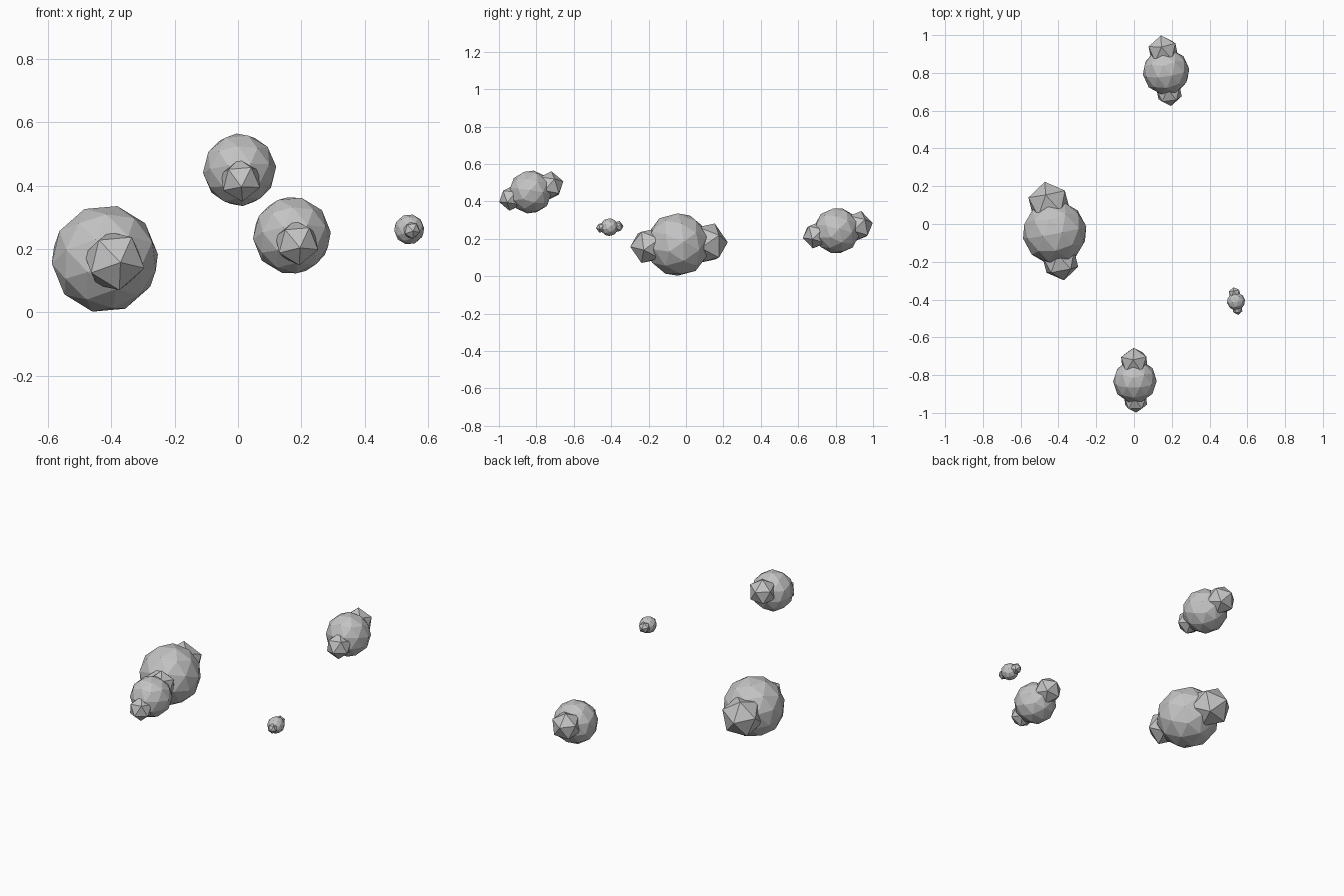
import bpy
from math import radians
from mathutils import Matrix, Vector

if "Cube" in bpy.data.objects:
    bpy.data.objects.remove(bpy.data.objects["Cube"])

# Single pale grey for every cloud
grey = bpy.data.materials.new("cloud_grey")
grey.diffuse_color = (0.55, 0.55, 0.55, 1)
grey.use_nodes = True
grey.node_tree.nodes["Principled BSDF"].inputs["Base Color"].default_value = grey.diffuse_color

# Each cloud: a large faceted ball with a smaller, coarser ball at either end
# part, offset along the cloud, radius, subdivisions
PUFFS = [("body", 0.0, 1.0, 2),
         ("front_puff", -0.92, 0.59, 1),
         ("back_puff", 0.92, 0.68, 1)]

# Ball poles point along the cloud's length, with a slight roll
POLE = Matrix.Rotation(radians(90), 4, 'X') @ Matrix.Rotation(radians(-13), 4, 'Z')


def cloud(name, centre, radius, yaw, pitch):
    place = (Matrix.Translation(Vector(centre))
             @ Matrix.Rotation(radians(yaw), 4, 'Z')
             @ Matrix.Rotation(radians(pitch), 4, 'X')
             @ Matrix.Scale(radius, 4))
    for part, y, r, sub in PUFFS:
        bpy.ops.mesh.primitive_ico_sphere_add(subdivisions=sub, radius=r)
        ob = bpy.context.object
        ob.name = f"{name}_{part}"
        ob.data.transform(place @ Matrix.Translation((0, y, 0)) @ POLE)
        ob.data.materials.append(grey)


# name, centre, radius, yaw, pitch
cloud("large_cloud", (-0.42, -0.045, 0.169), 0.171, 11, 2.5)
cloud("back_cloud", (0.17, 0.806, 0.243), 0.124, 8, 12)
cloud("front_cloud", (0.005, -0.832, 0.45), 0.116, 2, 18)
cloud("small_cloud", (0.54, -0.41, 0.262), 0.048, 10, 4)
